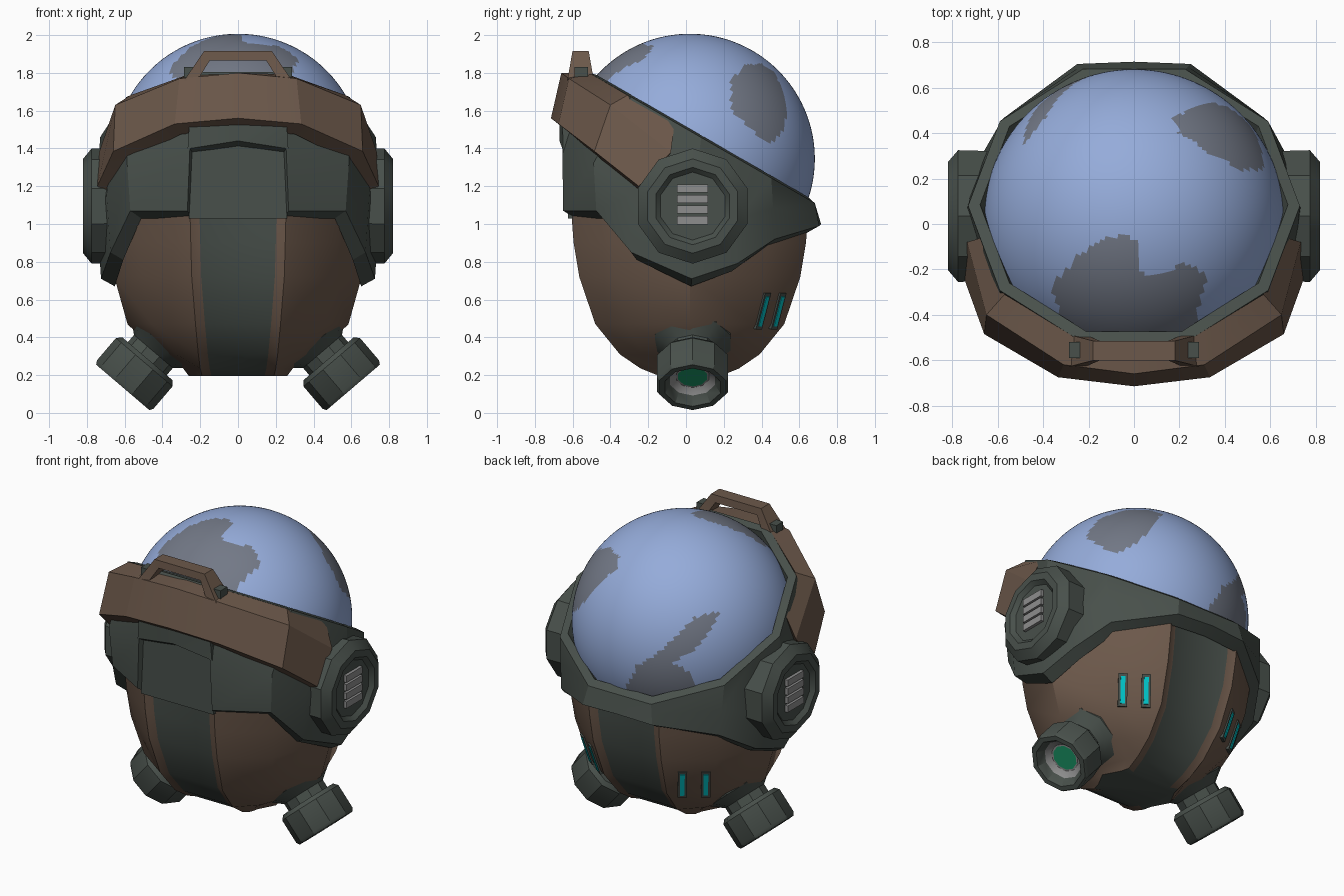
import bpy, bmesh, math
from mathutils import Vector, Matrix
from mathutils.bvhtree import BVHTree

if "Cube" in bpy.data.objects:
    bpy.data.objects.remove(bpy.data.objects["Cube"])


def mat(name, r, g, b):
    m = bpy.data.materials.new(name)
    m.diffuse_color = (r, g, b, 1)
    m.use_nodes = True
    m.node_tree.nodes["Principled BSDF"].inputs["Base Color"].default_value = m.diffuse_color
    return m


BROWN = mat("brown", .15, .098, .069)
DARK = mat("dark_green_grey", .065, .08, .07)
BLUE = mat("dome_blue", .30, .41, .70)
SLATE = mat("slate_patch", .17, .19, .24)
GREY = mat("light_grey", .27, .27, .27)
TEAL = mat("teal", .0, .55, .58)
GREEN = mat("green", .01, .30, .13)


def finish(name, bm, mats, angle=35):
    bmesh.ops.recalc_face_normals(bm, faces=bm.faces)
    me = bpy.data.meshes.new(name)
    bm.to_mesh(me)
    bm.free()
    for m in mats:
        me.materials.append(m)
    ob = bpy.data.objects.new(name, me)
    bpy.context.collection.objects.link(ob)
    bpy.ops.object.select_all(action='DESELECT')
    ob.select_set(True)
    bpy.context.view_layer.objects.active = ob
    bpy.ops.object.shade_smooth_by_angle(angle=math.radians(angle))
    return ob


def loft(name, rows, mats, closed=True, wrap=False, caps=(False, False), rule=None, angle=35):
    """Skin rows of points; closed joins each row, wrap joins last row to first."""
    bm = bmesh.new()
    vs = [[bm.verts.new(p) for p in r] for r in rows]
    n = len(rows[0])
    for j in range(len(rows) if wrap else len(rows) - 1):
        a, b = vs[j], vs[(j + 1) % len(rows)]
        for i in range(n if closed else n - 1):
            k = (i + 1) % n
            f = bm.faces.new((a[i], a[k], b[k], b[i]))
            f.material_index = rule(j, i) if rule else 0
    for cap, r, j in ((caps[0], vs[0], -1), (caps[1], vs[-1], len(rows) - 1)):
        if cap:
            bm.faces.new(r).material_index = rule(j, 0) if rule else 0
    return finish(name, bm, mats, angle)


def both(half):
    """Complete a half outline (x >= 0) with its mirror image."""
    return list(half) + [(-x, y, z) for x, y, z in reversed(half) if x > 1e-6]


def revolve(name, prof, origin, axis, n, mats, rule=None, turn=0.0):
    """Spin (radius, distance) pairs about an axis."""
    q = Vector(axis).normalized().to_track_quat('Z', 'Y')
    rows = [[Vector(origin) + q @ Vector((r * math.cos(turn + 2 * math.pi * i / n),
             r * math.sin(turn + 2 * math.pi * i / n), t)) for i in range(n)] for r, t in prof]
    return loft(name, rows, mats, caps=(True, True), rule=rule, angle=30)


def box(name, size, matrix, m):
    bm = bmesh.new()
    bmesh.ops.create_cube(bm, size=1, matrix=matrix @ Matrix.Diagonal((*size, 1)))
    return finish(name, bm, [m])


# Hull bowl with a recessed dark strip running front to back underneath
CY = .02


def hull_ring(z, rx, ry, w):
    half = [(w, -ry + .02), (w + .05, -ry), (.78 * rx, -.67 * ry), (rx, 0),
            (.78 * rx, .67 * ry), (w + .05, ry), (w, ry - .02)]
    return both([(x, y + CY, z) for x, y in half])


hull_rows = [hull_ring(*r) for r in (
    (1.10, .69, .63, .205), (.90, .68, .615, .20), (.72, .655, .585, .195), (.47, .585, .50, .175),
    (.31, .42, .37, .16), (.235, .29, .26, .15), (.195, .26, .16, .14))]
hull = loft("hull", hull_rows, [BROWN, DARK], caps=(True, True),
            rule=lambda j, i: int(j in (-1, 6) or i in (6, 13)))

# Dark collar band: tilted ten-sided rim above, stepped lower edge
RIM_C = Vector((0, .08, 1.458))


def rim(a, ap, lift=0.0):
    a = math.radians(a)
    r = ap / math.cos((a + math.pi / 10) % (math.pi / 5) - math.pi / 10)
    c, s = math.cos(math.radians(30)), math.sin(math.radians(30))
    return RIM_C + Vector((r * math.sin(a), -r * math.cos(a) * c + lift * s,
                           r * math.cos(a) * s + lift * c))


cols = [(0, -.67, 1.44, 0), (.255, -.655, 1.40, 17.9), (.268, -.65, 1.07, 18.1),
        (.57, -.475, 1.07, 54), (.675, -.29, .85, 72), (.725, .03, .71, 90),
        (.69, .27, .79, 108), (.57, .47, .92, 126), (.25, .705, .99, 162), (0, .715, 1.0, 180)]
inner, low, mid, top, lip, under = [], [], [], [], [], []
for x, y, z, a in cols:
    t = rim(a, .695)
    k = 1.03 if y < .1 and x > .3 else 1.0
    inner.append((x * .9, y * .9, z - .04))
    low.append((x, y, z))
    mid.append((x * k, y * k, z + .42 * (t.z - z)) if y < .4 else
               tuple(Vector((x, y, z)).lerp(t, .5)))
    top.append(tuple(t))
    lip.append(tuple(rim(a, .645, .01)))
    under.append(tuple(rim(a, .60, -.12)))
loft("collar_band", [both(r) for r in (inner, low, mid, top, lip, under)], [DARK], angle=25)
box("strip_head", (.52, .08, .46), Matrix.Translation((0, -.585, 1.26)), DARK)

# Dome with irregular slate patches, each outlined in a projection plane
C = Vector((0, .02, 1.345))
X, Y, Z = Vector((1, 0, 0)), Vector((0, 1, 0)), Vector((0, 0, 1))
back_r = Vector((-.83, -.55, 0)).normalized()
back_u = Vector((.225, -.34, .91)).normalized()
patches = [
    (X, Y, Vector(), [(-.36, -.30), (-.34, -.24), (-.28, -.19), (-.26, -.14), (-.11, -.06),
     (-.04, -.05), (.01, -.08), (.03, -.2), (.07, -.23), (.14, -.22), (.19, -.18), (.27, -.18),
     (.32, -.24), (.29, -.33), (.26, -.5), (-.3, -.5), (-.33, -.37)]),
    (Y, Z, Vector(), [(.24, 1.76), (.31, 1.84), (.40, 1.85), (.47, 1.80), (.51, 1.71),
     (.54, 1.58), (.50, 1.47), (.43, 1.42), (.34, 1.51), (.24, 1.60)]),
    (back_r, back_u, C, [(.22, .06), (.08, .03), (-.01, -.07), (-.16, -.2), (-.26, -.26),
     (-.34, -.42), (-.16, -.49), (.08, -.45), (.09, -.35), (.01, -.27), (-.05, -.24),
     (.08, -.16), (.2, -.01)])]


def inside(u, v, poly):
    hit = False
    for (x1, y1), (x2, y2) in zip(poly, poly[1:] + poly[:1]):
        if (y1 > v) != (y2 > v) and u < x1 + (v - y1) * (x2 - x1) / (y2 - y1):
            hit = not hit
    return hit


bm = bmesh.new()
bmesh.ops.create_uvsphere(bm, u_segments=140, v_segments=100, radius=.662)
bmesh.ops.delete(bm, geom=[v for v in bm.verts if v.co.z < .06], context='VERTS')
bmesh.ops.transform(bm, verts=bm.verts,
                    matrix=Matrix.Translation(C) @ Matrix.Rotation(math.radians(-30), 4, 'X'))
for f in bm.faces:
    p = f.calc_center_median()
    for r, u, o, poly in patches:
        if (p - C).dot(r.cross(u)) > 0 and inside((p - o).dot(r), (p - o).dot(u), poly):
            f.material_index = 1
finish("dome", bm, [BLUE, SLATE], 60)

# Brown visor wrapped round the front: outer bottom, outer top, inner top, inner bottom
vis = [((0, -.715, 1.56), (0, -.66, 1.80), (0, -.51)),
       ((.335, -.675, 1.53), (.31, -.62, 1.77), (.26, -.50)),
       ((.66, -.485, 1.385), (.65, -.40, 1.63), (.57, -.31)),
       ((.745, -.25, 1.20), (.735, -.08, 1.38), (.67, -.06))]
sections = [[ob, ot, (x, y, 1.506 - .583 * y - .005), (ob[0] * .9, ob[1] * .9, ob[2] - .055)]
            for ob, ot, (x, y) in vis]
left = [[(-x, y, z) for x, y, z in s] for s in sections[:0:-1]]
loft("visor", left + sections, [BROWN], caps=(True, True), angle=20)

# Carry handle on the visor, with dark feet
arch = [((-.285, 1.76), (-.215, 1.76), .07), ((-.18, 1.915), (-.15, 1.865), .043),
        ((.18, 1.915), (.15, 1.865), .043), ((.285, 1.76), (.215, 1.76), .07)]
loft("handle", [[(o[0], -.558 - h, o[1]), (o[0], -.558 + h, o[1]),
                 (i[0], -.558 + h, i[1]), (i[0], -.558 - h, i[1])] for o, i, h in arch],
     [BROWN], caps=(True, True), angle=20)
for s in (-1, 1):
    box("handle_foot", (.05, .07, .07), Matrix.Translation((s * .262, -.555, 1.795)), DARK)

for s in (-1, 1):
    # Side pod with recessed centre and grille bars
    revolve("side_pod", [(.30, 0), (.305, .175), (.25, .22), (.205, .22), (.18, .195)],
            (s * .6, .035, 1.095), (s, 0, 0), 10, [DARK], turn=math.pi / 10 * 5)
    for k in range(4):
        box("grille_bar", (.03, .165, .043),
            Matrix.Translation((s * .80, .035, 1.02 + .056 * k)), GREY)

    # Angled thruster with neck, nozzle and glowing core
    revolve("thruster", [(.08, -.075), (.09, -.075), (.125, -.05), (.155, 0), (.185, 0), (.197, -.02),
            (.197, -.175), (.175, -.20), (.135, -.20), (.135, -.25), (.165, -.275),
            (.21, -.31), (.225, -.38)],
            (s * .61, .035, .135), (s * .648, 0, -.76), 10, [DARK, GREY, GREEN],
            rule=lambda j, i: 2 if j == -1 else 1 if j in (0, 1) else 0, turn=math.pi / 10)

# Paired vent slits set on the rear quarters of the hull
tree = BVHTree.FromPolygons([v.co for v in hull.data.vertices],
                            [p.vertices for p in hull.data.polygons])
for s in (-1, 1):
    for a in (34, 48):
        a = math.radians(a)
        loc, nor, _, _ = tree.ray_cast(Vector((0, CY, .54)), Vector((s * math.sin(a), math.cos(a), 0)))
        if nor.y < 0:
            nor = -nor
        side = Z.cross(nor).normalized()
        m = Matrix((side, nor.cross(side), nor)).transposed().to_4x4()
        m.translation = loc
        box("vent_frame", (.055, .20, .018), m, DARK)
        box("vent_light", (.027, .165, .026), m, TEAL)
